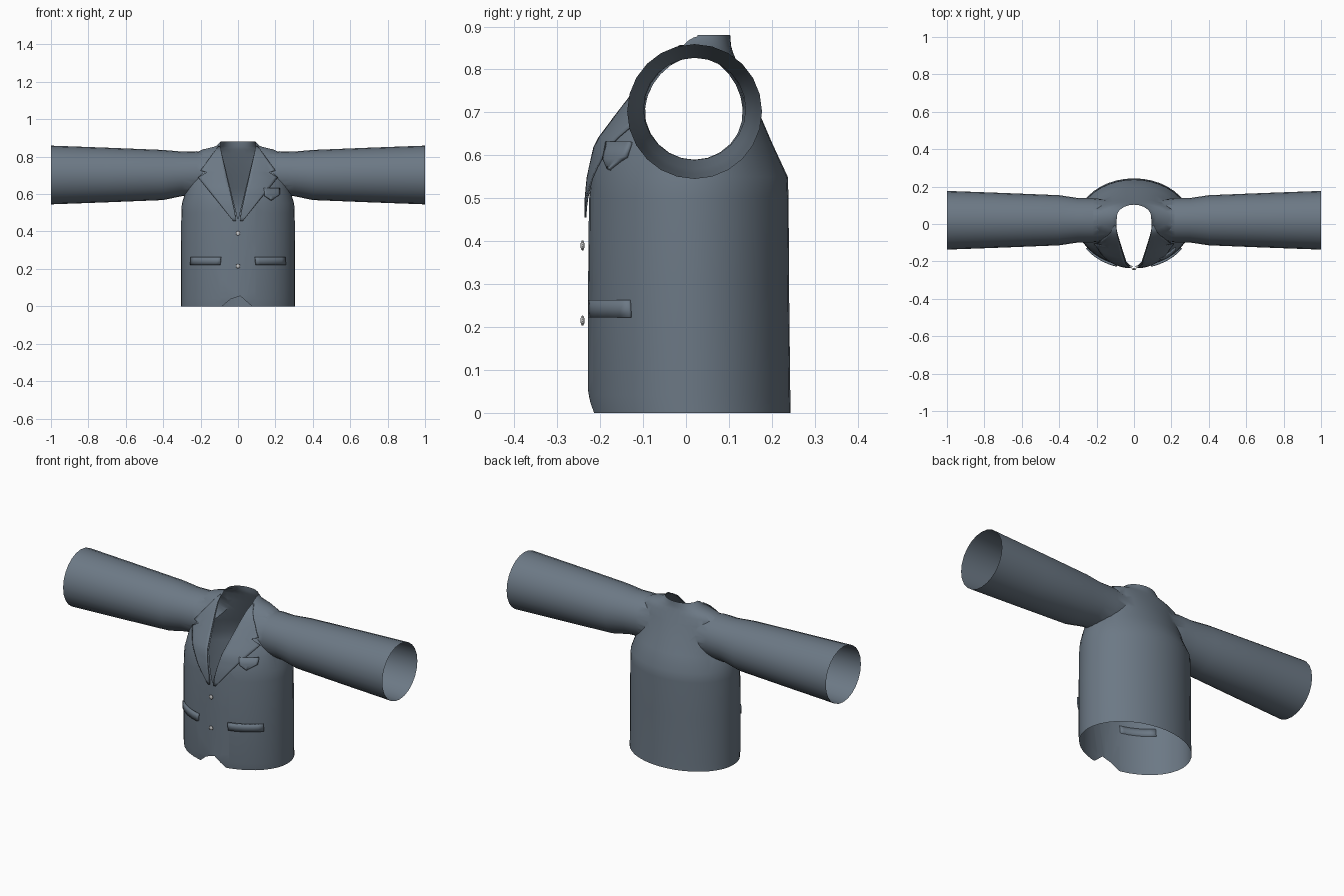
import bpy, bmesh, math
from mathutils import Vector
from mathutils.bvhtree import BVHTree

if "Cube" in bpy.data.objects:
    bpy.data.objects.remove(bpy.data.objects["Cube"])

cloth = bpy.data.materials.new("slate_cloth")
cloth.diffuse_color = (0.15, 0.19, 0.235, 1)
cloth.use_nodes = True
cloth.node_tree.nodes["Principled BSDF"].inputs["Base Color"].default_value = cloth.diffuse_color


def new_object(name, bm, mat=cloth):
    me = bpy.data.meshes.new(name)
    bm.to_mesh(me)
    bm.free()
    ob = bpy.data.objects.new(name, me)
    bpy.context.collection.objects.link(ob)
    if mat:
        me.materials.append(mat)
    return ob


def loft(bm, rings):
    """Closed solid through a list of vertex-position rings."""
    vs = [[bm.verts.new(p) for p in r] for r in rings]
    n = len(vs[0])
    for a, b in zip(vs, vs[1:]):
        for i in range(n):
            j = (i + 1) % n
            bm.faces.new((a[i], a[j], b[j], b[i]))
    bm.faces.new(vs[0][::-1])
    bm.faces.new(vs[-1])


def smooth(ob, angle=35):
    bpy.ops.object.select_all(action='DESELECT')
    bpy.context.view_layer.objects.active = ob
    ob.select_set(True)
    bpy.ops.object.shade_smooth_by_angle(angle=math.radians(angle))


def circle(n):
    return [(math.cos(2 * math.pi * i / n), math.sin(2 * math.pi * i / n)) for i in range(n)]


# Torso: z, half width, front y, back y
torso = [(0, .305, -.222, .244), (.04, .305, -.228, .243), (.3, .305, -.228, .24),
         (.5, .303, -.226, .239), (.55, .3, -.222, .237), (.63, .275, -.205, .20),
         (.70, .258, -.155, .17), (.775, .25, -.098, .135), (.815, .24, -.065, .12),
         (.838, .19, -.045, .11), (.855, .12, -.033, .105), (.88, .092, -.028, .103)]
bm = bmesh.new()
loft(bm, [[(w * c, (f + b) / 2 + (b - f) / 2 * s, z) for c, s in circle(40)]
          for z, w, f, b in torso])
bmesh.ops.recalc_face_normals(bm, faces=bm.faces)
body = new_object("jacket_body", bm)

# Sleeves: x, centre z, radius
sleeve = [(.12, .708, .108), (.22, .711, .118), (.30, .708, .119),
          (.40, .702, .134), (.70, .702, .146), (1.0, .702, .157)]
bm = bmesh.new()
for sx in (-1, 1):
    loft(bm, [[(sx * x, .02 + r * c, z + r * s) for c, s in circle(24)] for x, z, r in sleeve])
bmesh.ops.recalc_face_normals(bm, faces=bm.faces)
sleeves = new_object("sleeves", bm)

mod = body.modifiers.new("join_sleeves", 'BOOLEAN')
mod.operation, mod.solver, mod.object = 'UNION', 'EXACT', sleeves
bpy.context.view_layer.objects.active = body
bpy.ops.object.modifier_apply(modifier=mod.name)
bpy.data.objects.remove(sleeves)

# Open the hem, cuffs and neck
bm = bmesh.new()
bm.from_mesh(body.data)
bmesh.ops.triangulate(bm, faces=bm.faces)
surface = BVHTree.FromBMesh(bm)
caps = []
for f in bm.faces:
    c = f.calc_center_median()
    if c.z < .001 or c.z > .8795 or abs(c.x) > .9995:
        caps.append(f)
bmesh.ops.delete(bm, geom=caps, context='FACES')


def cut_front(pts, ylimit):
    """Remove a convex counter-clockwise (x, z) outline from the front."""
    planes = []
    for (x0, z0), (x1, z1) in zip(pts, pts[1:] + pts[:1]):
        planes.append((Vector((x0, 0, z0)), Vector((z1 - z0, 0, x0 - x1))))
    xs, zs = [p[0] for p in pts], [p[1] for p in pts]
    for co, no in planes:
        fs = [f for f in bm.faces if f.calc_center_median().y < ylimit
              and max(v.co.x for v in f.verts) > min(xs) and min(v.co.x for v in f.verts) < max(xs)
              and max(v.co.z for v in f.verts) > min(zs) and min(v.co.z for v in f.verts) < max(zs)]
        geom = set(fs) | {e for f in fs for e in f.edges} | {v for f in fs for v in f.verts}
        bmesh.ops.bisect_plane(bm, geom=list(geom), dist=1e-5, plane_co=co, plane_no=no)
    gone = []
    for f in bm.faces:
        c = f.calc_center_median()
        if c.y < ylimit and all((c - co).dot(no) < 0 for co, no in planes):
            gone.append(f)
    bmesh.ops.delete(bm, geom=gone, context='FACES')


cut_front([(0, .465), (.094, .85), (.094, .9), (-.094, .9), (-.094, .85)], .03)
cut_front([(-.085, -.01), (.085, -.01), (.075, 0), (.012, .055), (-.04, .038), (-.085, 0)], 0)
bm.to_mesh(body.data)
bm.free()
smooth(body, 40)


def interp(profile, z):
    for (z0, x0), (z1, x1) in zip(profile, profile[1:]):
        if z <= z1:
            return x0 + (x1 - x0) * max(0, z - z0) / (z1 - z0)
    return profile[-1][1]


def patch(name, inner, outer, offset, side=1, thick=0, cols=8, step=.025):
    """Cloth piece laid on the jacket front between two (z, x) edges."""
    keys = sorted({z for z, _ in inner + outer})
    zs = [keys[0]]
    for a, b in zip(keys, keys[1:]):
        n = max(1, round((b - a) / step))
        zs += [a + (b - a) * k / n for k in range(1, n + 1)]
    bm = bmesh.new()
    rows = []
    for z in zs:
        a, b = interp(inner, z), interp(outer, z)
        row = []
        for k in range(cols + 1):
            x = side * (a + (b - a) * k / cols)
            hit = surface.ray_cast(Vector((x, -1, z)), Vector((0, 1, 0)))
            co, no = hit[0], hit[1]
            if co is None:
                co, no = surface.find_nearest(Vector((x, -.1, z)))[:2]
            row.append(bm.verts.new((x, co.y - offset, z)))
        rows.append(row)
    for r0, r1 in zip(rows, rows[1:]):
        for k in range(cols):
            q = (r0[k], r0[k + 1], r1[k + 1], r1[k])
            bm.faces.new(q if side > 0 else q[::-1])
    bmesh.ops.remove_doubles(bm, verts=bm.verts, dist=1e-5)
    ob = new_object(name, bm)
    smooth(ob)
    if thick:
        m = ob.modifiers.new("thickness", 'SOLIDIFY')
        m.thickness, m.offset = thick, -1
    return ob


# Notched lapels and waist pocket flaps, both sides
lapel_in = [(.455, .012), (.50, .016), (.857, .096)]
lapel_out = [(.455, .024), (.69, .214), (.717, .166), (.727, .20), (.857, .105)]
for side, tag in ((1, "left"), (-1, "right")):
    patch("lapel_" + tag, lapel_in, lapel_out, .011, side, .004)
    patch("waist_pocket_" + tag, [(.222, .097), (.263, .093)], [(.222, .256), (.263, .254)],
          .012, side, .012)

# Pointed chest pocket
patch("chest_pocket", [(.567, .179), (.592, .145), (.632, .138)],
      [(.567, .181), (.597, .224), (.632, .224)], .012, 1, .012)

# Buttons
for i, z in enumerate((.215, .39)):
    bpy.ops.mesh.primitive_uv_sphere_add(segments=16, ring_count=8, radius=.012,
                                         location=(0, -.241, z))
    b = bpy.context.object
    b.name = "button_%d" % (i + 1)
    b.scale = (1, .4, 1)
    smooth(b, 60)
